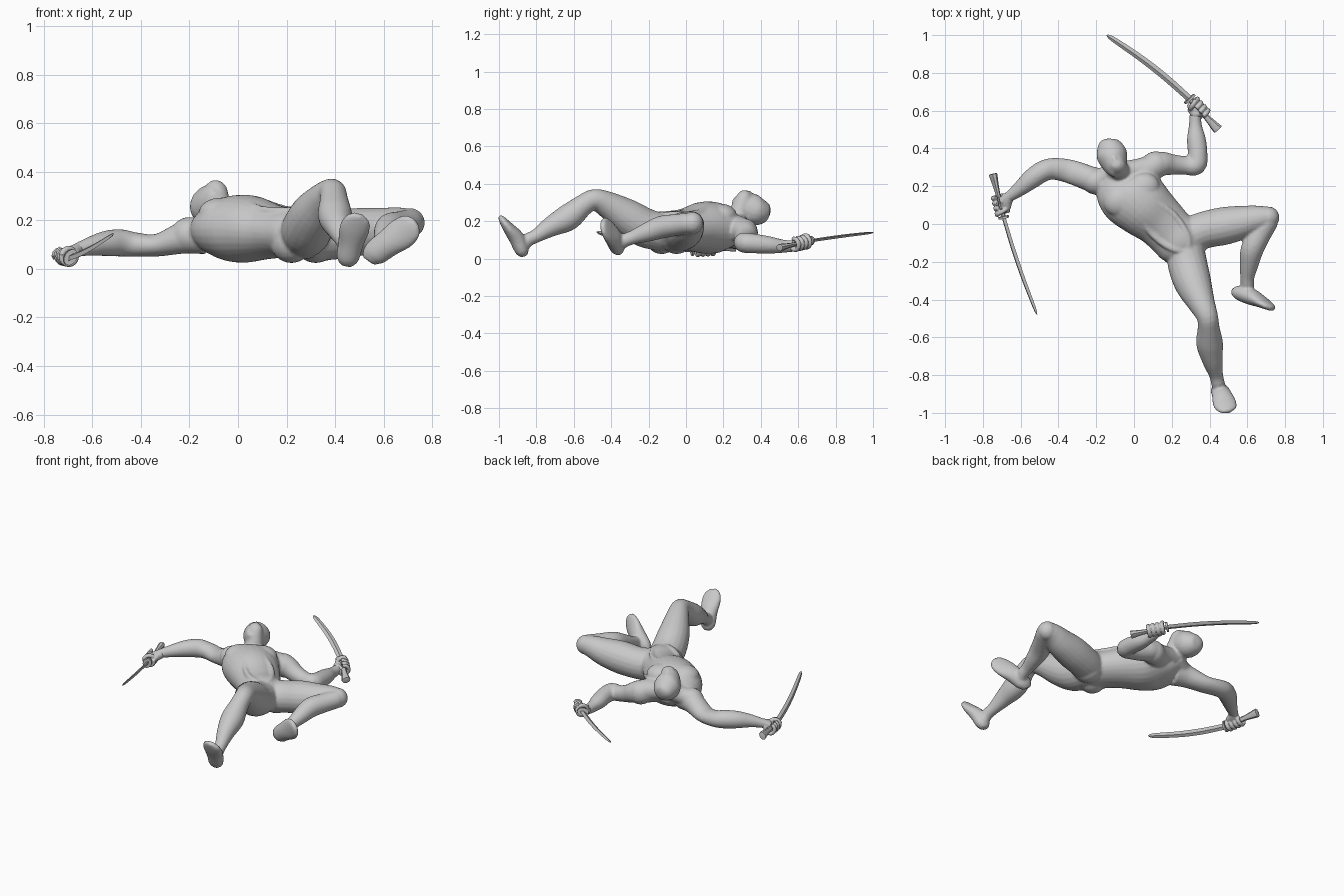
import bpy
import bmesh
from math import cos, sin, pi
from mathutils import Vector, Matrix

cube = bpy.data.objects.get("Cube")
if cube:
    bpy.data.objects.remove(cube, do_unlink=True)

grey = bpy.data.materials.new("plain_grey")
grey.use_nodes = True
tone = (0.58, 0.58, 0.58, 1)
grey.diffuse_color = tone
grey.node_tree.nodes["Principled BSDF"].inputs["Base Color"].default_value = tone


def smooth_path(points, steps):
    """Catmull-Rom curve through points that carry position and radii."""
    pts = [Vector(p if len(p) == 5 else (*p, p[3])) for p in points]
    out = []
    for i in range(len(pts) - 1):
        a, b, c, d = pts[max(i - 1, 0)], pts[i], pts[i + 1], pts[min(i + 2, len(pts) - 1)]
        for k in range(steps):
            t = k / steps
            out.append(b + (c - a) * (t / 2)
                       + (a * 2 - b * 5 + c * 4 - d) * (t * t / 2)
                       + (b * 3 - a - c * 3 + d) * (t * t * t / 2))
    out.append(pts[-1])
    return out


def loft(bm, points, side=(0, 0, 1), sides=20, steps=4):
    """Closed tube of elliptical rings; the first radius lies along side."""
    path = smooth_path(points, steps)
    centres = [Vector(p[:3]) for p in path]
    rings = []
    for i, p in enumerate(path):
        tangent = (centres[min(i + 1, len(path) - 1)] - centres[max(i - 1, 0)]).normalized()
        u = Vector(side)
        u = (u - tangent * u.dot(tangent)).normalized()
        v = tangent.cross(u)
        ra, rb = max(p[3], 0.001), max(p[4], 0.001)
        rings.append([bm.verts.new(centres[i] + u * ra * cos(2 * pi * k / sides)
                                   + v * rb * sin(2 * pi * k / sides)) for k in range(sides)])
    for low, high in zip(rings, rings[1:]):
        for k in range(sides):
            n = (k + 1) % sides
            bm.faces.new((low[k], low[n], high[n], high[k]))
    bm.faces.new(rings[0][::-1])
    bm.faces.new(rings[-1])


def ball(bm, centre, radii, turn=0.0):
    m = Matrix.Translation(centre) @ Matrix.Rotation(turn, 4, "Z") @ Matrix.Diagonal((*radii, 1))
    bmesh.ops.create_uvsphere(bm, u_segments=20, v_segments=12, radius=1, matrix=m)


def finish(bm, name, voxel=None, passes=3):
    bmesh.ops.recalc_face_normals(bm, faces=bm.faces)
    mesh = bpy.data.meshes.new(name)
    bm.to_mesh(mesh)
    bm.free()
    mesh.materials.append(grey)
    obj = bpy.data.objects.new(name, mesh)
    bpy.context.collection.objects.link(obj)
    bpy.ops.object.select_all(action="DESELECT")
    obj.select_set(True)
    bpy.context.view_layer.objects.active = obj
    if voxel:
        # Fuse overlapping volumes into one skin
        remesh = obj.modifiers.new("fuse", "REMESH")
        remesh.mode = "VOXEL"
        remesh.voxel_size = voxel
        remesh.use_smooth_shade = True
        soften = obj.modifiers.new("soften", "SMOOTH")
        soften.factor = 0.5
        soften.iterations = passes
    else:
        bpy.ops.object.shade_smooth_by_angle(angle=pi / 5)
    return obj


body = bmesh.new()

# Torso, from the collar to the crotch
loft(body, [(-.08, .29, .18, .07, .06), (-.06, .23, .165, .15, .10), (-.02, .16, .165, .175, .135),
            (.05, .09, .165, .162, .138), (.13, .02, .155, .141, .115), (.19, -.04, .15, .133, .105),
            (.25, -.10, .145, .133, .108), (.30, -.16, .13, .09, .09)], side=(.68, .73, 0), sides=28)
for x, y in ((-.07, .125), (.045, .185)):                  # chest muscles
    ball(body, (x, y, .23), (.095, .085, .064), turn=pi / 6)
for x, y in ((.22, -.13), (.32, -.05)):                    # buttocks
    ball(body, (x, y, .112), (.088, .088, .088))
for x, y in ((-.20, .225), (.115, .315)):                  # shoulder muscles
    ball(body, (x, y, .14), (.077, .07, .074))
for s in (-1, 1):                                          # rib arch round the belly
    loft(body, [(x + .68 * s * w, y + .73 * s * w, z, .016) for x, y, w, z in
                ((.07, .08, .05, .275), (.13, .02, .075, .249), (.19, -.04, .075, .239),
                 (.25, -.10, .05, .239), (.285, -.13, .01, .231))], sides=10)

# Neck, throat and slopes to the shoulders
loft(body, [(-.07, .22, .17, .075), (-.09, .28, .21, .058), (-.105, .33, .24, .055)], side=(1, 0, 0))
loft(body, [(-.073, .258, .16, .07, .058), (-.078, .278, .22, .058, .056), (-.084, .297, .28, .05, .051),
            (-.093, .315, .335, .044, .04), (-.096, .322, .362, .02, .02)], side=(1, 0, 0))
loft(body, [(-.08, .27, .19, .06), (.02, .285, .17, .06), (.11, .31, .15, .062)])
loft(body, [(-.09, .28, .19, .055), (-.15, .25, .165, .055), (-.20, .23, .15, .06)])

# Masked head
loft(body, [(-.14, .45, .245, .015), (-.137, .432, .248, .054, .05), (-.12, .375, .255, .081, .08),
            (-.105, .325, .278, .071, .08), (-.093, .288, .308, .05, .058),
            (-.086, .268, .328, .028)], side=(.96, .27, 0))
ball(body, (-.097, .32, .351), (.013, .038, .014), turn=pi / 12)

# Right arm
loft(body, [(-.14, .21, .14, .08), (-.22, .235, .13, .068), (-.33, .275, .098, .047, .064),
            (-.42, .292, .10, .050, .058), (-.48, .28, .107, .056), (-.54, .24, .105, .053),
            (-.60, .19, .095, .041), (-.66, .145, .078, .029), (-.70, .115, .06, .028)])
# Left arm
loft(body, [(.03, .26, .16, .075), (.13, .315, .14, .068), (.20, .315, .11, .055),
            (.27, .31, .09, .049), (.328, .312, .085, .054), (.337, .37, .08, .052),
            (.33, .45, .072, .046, .05), (.325, .52, .066, .035), (.325, .58, .068, .03),
            (.33, .61, .075, .026)], side=(0, .3, 1))

# Right leg, knee raised
loft(body, [(.27, -.12, .14, .10), (.285, -.22, .165, .105), (.315, -.32, .225, .097),
            (.358, -.42, .288, .072), (.388, -.49, .315, .057), (.395, -.55, .285, .058),
            (.40, -.63, .22, .071), (.415, -.72, .172, .055), (.435, -.80, .122, .037),
            (.445, -.845, .10, .036), (.45, -.87, .07, .035)], side=(1, 0, 0))
# Left leg, bent to the side
loft(body, [(.30, -.06, .13, .10), (.38, -.03, .135, .098), (.48, -.01, .15, .10),
            (.58, .01, .165, .088), (.66, .028, .185, .07), (.71, .025, .19, .057),
            (.67, -.05, .18, .058), (.627, -.13, .168, .061), (.61, -.21, .14, .051),
            (.60, -.28, .115, .038), (.60, -.32, .10, .036), (.595, -.345, .085, .035)])
ball(body, (.71, .035, .19), (.06, .058, .06))

# Feet, heel to toe
loft(body, [(.447, -.868, .012, .022, .018), (.452, -.877, .042, .046, .037), (.465, -.905, .108, .053, .042),
            (.48, -.95, .165, .063, .031), (.49, -.98, .205, .052, .02), (.497, -.994, .225, .02, .012)],
     side=(1, 0, 0))
loft(body, [(.538, -.362, .032, .03, .02), (.562, -.365, .062, .052, .04), (.62, -.385, .107, .058, .044),
            (.675, -.413, .146, .066, .031), (.717, -.438, .177, .053, .02), (.735, -.449, .19, .02, .012)],
     side=(-.55, .1, .8))
finish(body, "body", voxel=.008)


def sword(name, tip, guard, end, bow):
    """Curved blade, guard, and a handle that flares to the pommel."""
    tip, guard, end, bow = Vector(tip), Vector(guard), Vector(end), Vector(bow).normalized()
    bm = bmesh.new()
    blade = []
    for t, width in ((0, .018), (.3, .019), (.6, .018), (.93, .014), (1, .002)):
        centre = guard.lerp(tip, t) + bow * (.06 * t * (1 - t))
        blade.append((*centre, width, width * .45))
    loft(bm, blade, side=bow, sides=4)
    axis = (end - guard).normalized()
    length = (end - guard).length
    handle = [(*(guard + axis * length * t), r, r * .75)
              for t, r in ((0, .014), (.5, .015), (.75, .02), (.97, .027), (1, .024))]
    loft(bm, handle, side=bow, sides=8)
    plate = [(*(guard + axis * d), .036, .026) for d in (-.006, .006)]
    loft(bm, plate, side=bow, sides=12, steps=1)
    return finish(bm, name)


def hand(name, guard, end, wrist):
    """Palm with four fingers and a thumb closed round the handle."""
    guard, end, wrist = Vector(guard), Vector(end), Vector(wrist)
    axis = (end - guard).normalized()
    middle = guard + axis * .07
    toward = wrist - middle
    toward = (toward - axis * toward.dot(axis)).normalized()
    across = axis.cross(toward)
    bm = bmesh.new()
    palm = middle + toward * .02
    loft(bm, [(*wrist, .028), (*wrist.lerp(palm, .6), .036, .028), (*palm, .045, .024),
              (*middle.lerp(palm, .3), .035, .015)], side=axis)
    for i in range(4):
        base = middle + axis * (.028 * (i - 1.5))
        arc = [(*(base + (toward * cos(a) + across * sin(a)) * .031), .0125)
               for a in (k * pi / 4 for k in range(7))]
        loft(bm, arc, side=axis, sides=8, steps=2)
    thumb = [(*(middle - axis * (.025 + .006 * k)
                + (toward * cos(k * pi / 5) - across * sin(k * pi / 5)) * .033), .013)
             for k in range(5)]
    loft(bm, thumb, side=axis, sides=8, steps=2)
    return finish(bm, name, voxel=.004, passes=2)


# Weapons and the hands that hold them
right_guard, right_end = (-.69, .035, .048), (-.747, .265, .062)
left_guard, left_end = (.295, .662, .095), (.445, .50, .058)
sword("right_sword", (-.513, -.478, .144), right_guard, right_end, (-.5, -.1, -.8))
sword("left_sword", (-.145, 1.0, .139), left_guard, left_end, (.6, .75, .25))
hand("right_hand", right_guard, right_end, (-.66, .145, .078))
hand("left_hand", left_guard, left_end, (.325, .575, .07))
